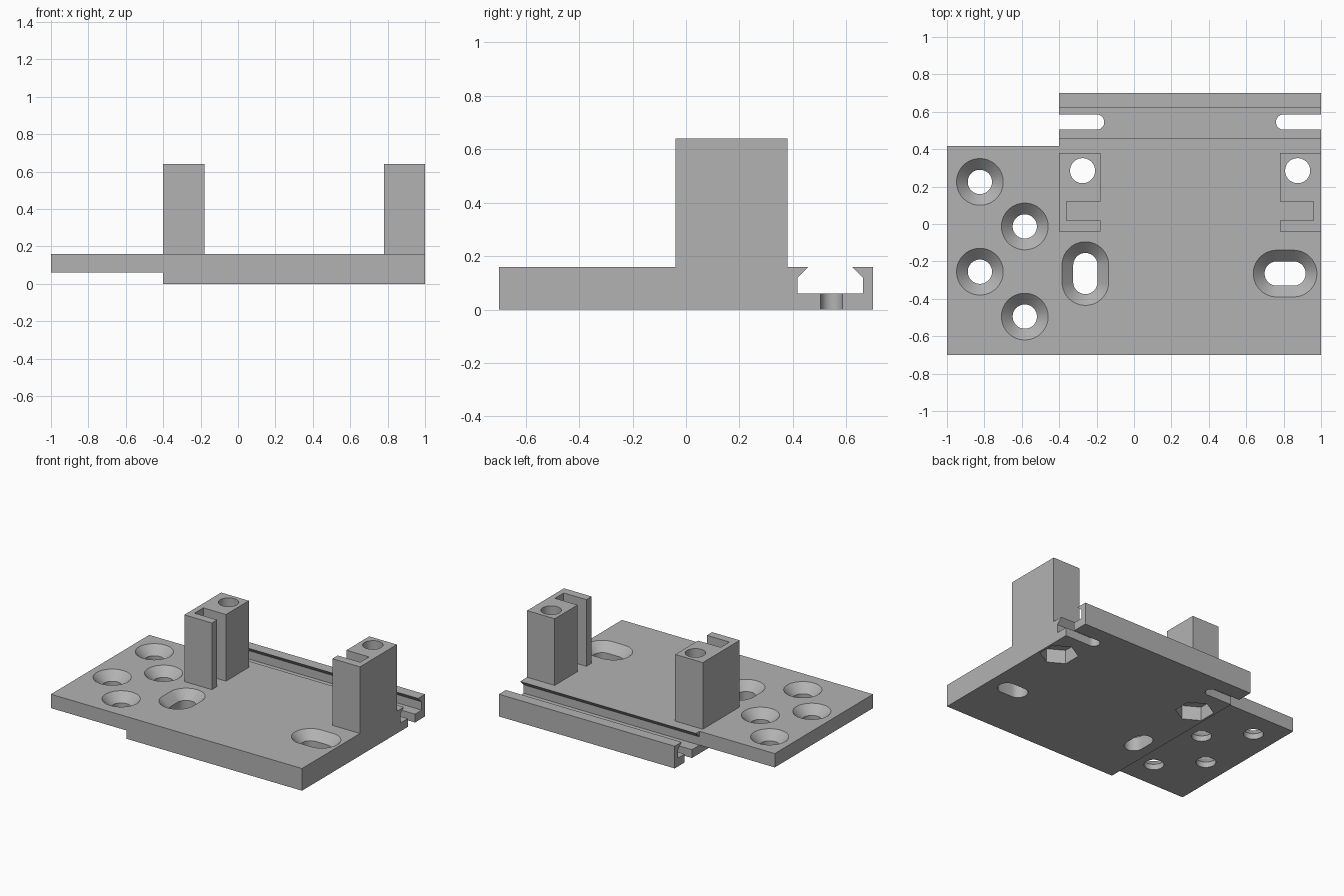
import bpy, bmesh
from math import cos, sin, pi, copysign

cube = bpy.data.objects.get("Cube")
if cube:
    bpy.data.objects.remove(cube, do_unlink=True)

grey = bpy.data.materials.new("plain_grey")
grey.use_nodes = True
grey.diffuse_color = (0.45, 0.45, 0.45, 1)
grey.node_tree.nodes["Principled BSDF"].inputs["Base Color"].default_value = (0.45, 0.45, 0.45, 1)


def loft(name, loops):
    """Closed solid skinned through loops of equal length."""
    bm = bmesh.new()
    rings = [[bm.verts.new(p) for p in loop] for loop in loops]
    n = len(rings[0])
    for a, b in zip(rings, rings[1:]):
        for i in range(n):
            j = (i + 1) % n
            bm.faces.new((a[i], a[j], b[j], b[i]))
    bm.faces.new(rings[0])
    bm.faces.new(rings[-1])
    bmesh.ops.recalc_face_normals(bm, faces=bm.faces)
    mesh = bpy.data.meshes.new(name)
    bm.to_mesh(mesh)
    bm.free()
    mesh.materials.append(grey)
    ob = bpy.data.objects.new(name, mesh)
    bpy.context.collection.objects.link(ob)
    return ob


def prism(name, outline, z0, z1):
    return loft(name, [[(x, y, z) for x, y in outline] for z in (z0, z1)])


def box(name, x0, x1, y0, y1, z0, z1):
    return prism(name, [(x0, y0), (x1, y0), (x1, y1), (x0, y1)], z0, z1)


def stadium(cx, cy, r, hx=0, hy=0, n=48, start=0.5):
    """Circle, or slot stretched by half lengths hx, hy."""
    pts = []
    for i in range(n):
        a = 2 * pi * (i + start) / n
        c, s = cos(a), sin(a)
        pts.append((cx + r * c + copysign(hx, c), cy + r * s + copysign(hy, s)))
    return pts


def combine(tool, operation):
    """Merge the tool into the bracket, or cut with it, then drop it."""
    tool.hide_render = True
    mod = bracket.modifiers.new(tool.name, "BOOLEAN")
    mod.operation = operation
    mod.solver = "EXACT"
    mod.object = tool
    bpy.ops.object.modifier_apply(modifier=mod.name)
    bpy.data.objects.remove(tool, do_unlink=True)


def countersunk(name, cx, cy, hx=0, hy=0):
    levels = [(0.065, -0.1), (0.065, 0.1), (0.125, 0.16), (0.135, 0.17)]
    combine(loft(name, [[(x, y, z) for x, y in stadium(cx, cy, r, hx, hy)]
                        for r, z in levels]), "DIFFERENCE")


# Thick base block
bracket = box("mounting_bracket", -0.4, 1, -0.7, 0.7, 0, 0.16)
bpy.context.view_layer.objects.active = bracket
bracket.select_set(True)

# Thin side plate
combine(box("side_plate", -1, -0.3, -0.7, 0.418, 0.06, 0.16), "UNION")

# Posts, mirrored about the middle of the block, with inward-facing grooves
MID = 0.3
for side, name in ((1, "left_post"), (-1, "right_post")):
    out, inner, groove = (MID + side * d for d in (0.7, 0.48, 0.66))
    outline = [(out, -0.04), (inner, -0.04), (inner, 0.02), (groove, 0.02),
               (groove, 0.12), (inner, 0.12), (inner, 0.38), (out, 0.38)]
    combine(prism(name, outline, 0.1, 0.64), "UNION")

# Undercut rail channel along the back
channel = [(0.418, 0.06), (0.418, 0.12), (0.459, 0.16), (0.459, 0.2),
           (0.621, 0.2), (0.621, 0.16), (0.662, 0.12), (0.662, 0.06)]
combine(loft("rail_channel", [[(x, y, z) for y, z in channel] for x in (-0.5, 1.1)]),
        "DIFFERENCE")

for side in (1, -1):
    # Open-ended slots in the channel floor
    combine(prism("end_slot", stadium(MID + side * 0.7, 0.545, 0.041, hx=0.2),
                  -0.1, 0.1), "DIFFERENCE")
    # Bolt bores through the posts, with hexagonal nut pockets underneath
    cx = MID + side * 0.575
    combine(prism("bolt_bore", stadium(cx, 0.285, 0.067), -0.1, 0.8), "DIFFERENCE")
    combine(prism("nut_pocket", stadium(cx, 0.285, 0.126, n=6), -0.1, 0.1), "DIFFERENCE")

# Countersunk screw holes and slots
for cx, cy in ((-0.824, 0.225), (-0.584, -0.013), (-0.824, -0.255), (-0.584, -0.495)):
    countersunk("screw_hole", cx, cy)
countersunk("long_slot", -0.26, -0.265, hy=0.045)
countersunk("cross_slot", 0.808, -0.265, hx=0.045)

bpy.ops.object.shade_smooth_by_angle(angle=pi / 6)
